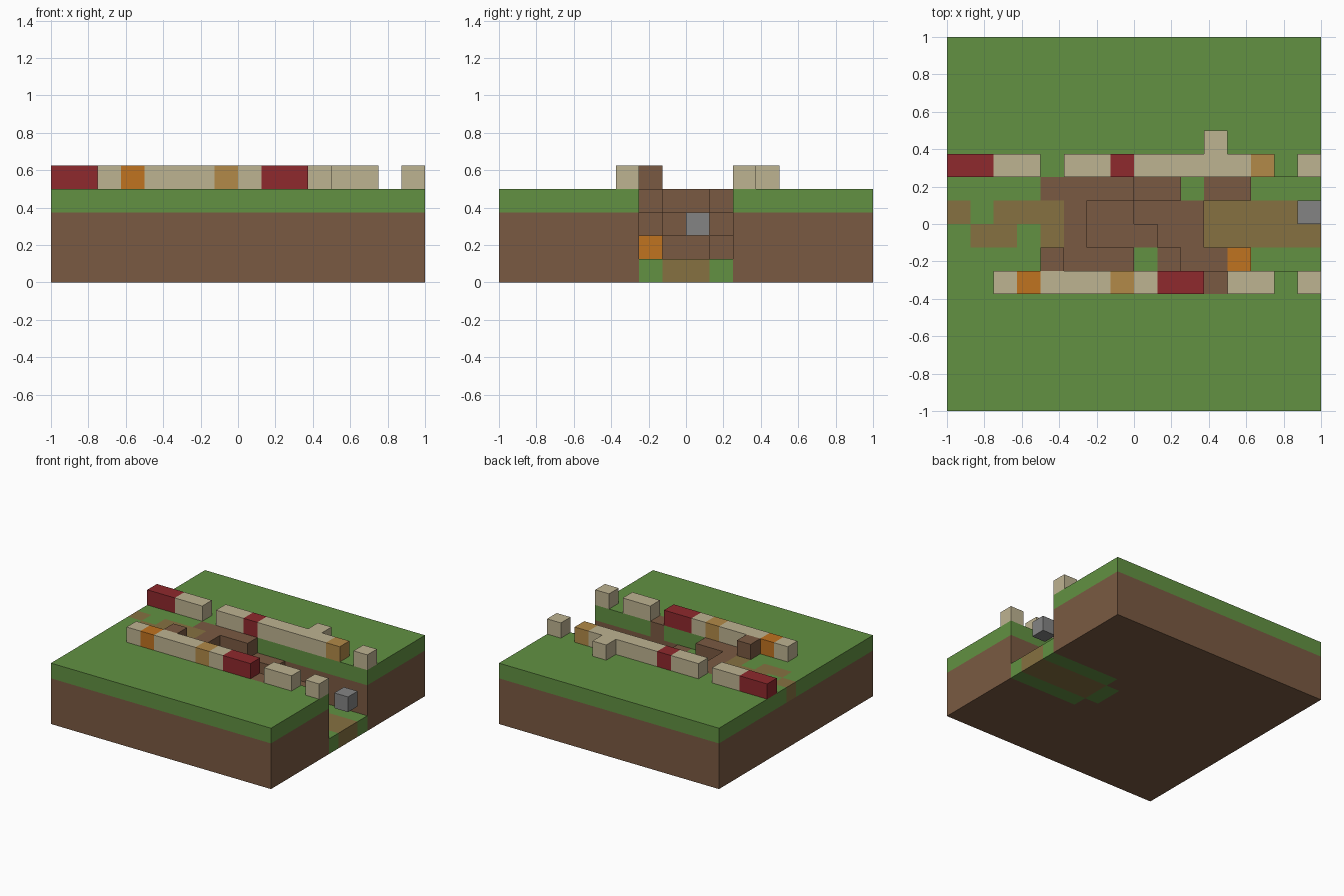
import bpy
import bmesh
from mathutils import Vector

if "Cube" in bpy.data.objects:
    bpy.data.objects.remove(bpy.data.objects["Cube"], do_unlink=True)

UNIT = 1 / 8          # edge of one block
HALF = 8              # the plot is sixteen blocks wide


def to_linear(c):
    c /= 255
    return c / 12.92 if c <= 0.04045 else ((c + 0.055) / 1.055) ** 2.4


def make_material(name, *rgb):
    mat = bpy.data.materials.new(name)
    mat.use_nodes = True
    colour = [to_linear(c) for c in rgb] + [1]
    mat.diffuse_color = colour
    bsdf = next(n for n in mat.node_tree.nodes if n.type == "BSDF_PRINCIPLED")
    bsdf.inputs["Base Color"].default_value = colour
    bsdf.inputs["Roughness"].default_value = 0.9
    return mat


grass = make_material("grass green", 98, 145, 66)
dirt = make_material("dirt brown", 122, 90, 66)
trail = make_material("path olive", 134, 113, 65)
cream = make_material("pale sandstone", 190, 179, 145)
red = make_material("dark red", 143, 41, 45)
orange = make_material("orange", 192, 115, 32)
ochre = make_material("ochre", 178, 138, 72)
grey = make_material("stone grey", 132, 132, 132)

blocks = {}           # cell -> (part name, material)


def fill(part, mat, xs, ys, zs):
    """Set a box of cells; each range is (first, end)."""
    for i in range(*xs):
        for j in range(*ys):
            for k in range(*zs):
                blocks[i, j, k] = (part, mat)


def dig(xs, ys, zs):
    for i in range(*xs):
        for j in range(*ys):
            for k in range(*zs):
                blocks.pop((i, j, k), None)


WIDE = (0, 16)
FRONT, MID_FRONT, MID_BACK, BACK = (6, 7), (7, 8), (8, 9), (9, 10)
LANE = (7, 9)
FLOOR, LOW, MID, TOP, ABOVE = (0, 1), (1, 2), (2, 3), (3, 4), (4, 5)

# Ground slab with turf on top
fill("ground", dirt, WIDE, WIDE, (0, 3))
fill("turf", grass, WIDE, WIDE, TOP)

# Upper landing of bare earth
for row, start in ((FRONT, 4), (MID_FRONT, 5), (MID_BACK, 5), (BACK, 4)):
    fill("landing", dirt, (start, 8), row, TOP)
fill("landing", dirt, (11, 12), (5, 6), TOP)

# Worn path leading to the landing
for row, start, end in ((MID_BACK, 0, 1), (MID_BACK, 2, 5),
                        (MID_FRONT, 1, 3), (MID_FRONT, 4, 5)):
    fill("upper_path", trail, (start, end), row, TOP)

# Stepped cutting: remove everything above each tread
dig((6, 16), LANE, TOP)
dig((8, 16), FRONT, TOP)
dig((8, 16), BACK, TOP)
dig((9, 16), MID_FRONT, MID)
dig((8, 16), MID_BACK, MID)
dig((10, 16), FRONT, MID)
dig((10, 16), BACK, MID)
dig((11, 16), LANE, LOW)
dig((13, 16), FRONT, LOW)
dig((13, 16), BACK, LOW)

# Grassy treads and the lower floor
fill("mossy_tread", grass, (8, 9), FRONT, MID)
fill("mossy_tread", grass, (10, 11), BACK, LOW)
fill("lower_grass", grass, (11, 16), FRONT, FLOOR)
fill("lower_grass", grass, (11, 16), BACK, FLOOR)
fill("lower_grass", grass, (10, 11), LANE, FLOOR)
fill("lower_path", trail, (11, 16), LANE, FLOOR)

# Loose single blocks
fill("orange_block", orange, (12, 13), FRONT, LOW)
fill("earth_post", dirt, (4, 5), FRONT, ABOVE)
fill("floating_stone", grey, (15, 16), MID_BACK, MID)

# Low walls on both sides; a space marks a gap
PALETTE = {"c": cream, "r": red, "o": orange, "y": ochre}
for part, row, pattern in (("front_wall", 5, "  cocccycrr cc c"),
                           ("back_wall", 10, "rrcc ccrcccccy c")):
    for i, key in enumerate(pattern):
        if key in PALETTE:
            fill(part, PALETTE[key], (i, i + 1), (row, row + 1), ABOVE)
fill("back_wall", cream, (11, 12), (11, 12), ABOVE)


def build_part(part):
    """Make one object from the exposed sides of its cells."""
    bm = bmesh.new()
    mats = []
    for cell, (name, mat) in blocks.items():
        if name != part:
            continue
        if mat not in mats:
            mats.append(mat)
        centre = Vector(cell) + Vector((0.5, 0.5, 0.5))
        for axis in range(3):
            for sign in (-1, 1):
                normal = Vector((0, 0, 0))
                normal[axis] = sign
                neighbour = tuple(int(c + n) for c, n in zip(cell, normal))
                if neighbour in blocks:
                    continue
                u = Vector((0, 0, 0))
                u[(axis + 1) % 3] = 0.5
                v = normal.cross(u)
                corners = [centre + normal / 2 + d
                           for d in (-u - v, u - v, u + v, v - u)]
                face = bm.faces.new([bm.verts.new(
                    (p - Vector((HALF, HALF, 0))) * UNIT) for p in corners])
                face.material_index = mats.index(mat)
    bmesh.ops.remove_doubles(bm, verts=bm.verts, dist=UNIT / 100)
    bmesh.ops.dissolve_limit(bm, angle_limit=0.01, verts=bm.verts,
                             edges=bm.edges, delimit={"MATERIAL"})
    mesh = bpy.data.meshes.new(part)
    bm.to_mesh(mesh)
    bm.free()
    for mat in mats:
        mesh.materials.append(mat)
    bpy.context.collection.objects.link(bpy.data.objects.new(part, mesh))


for part in dict.fromkeys(name for name, _ in blocks.values()):
    build_part(part)
